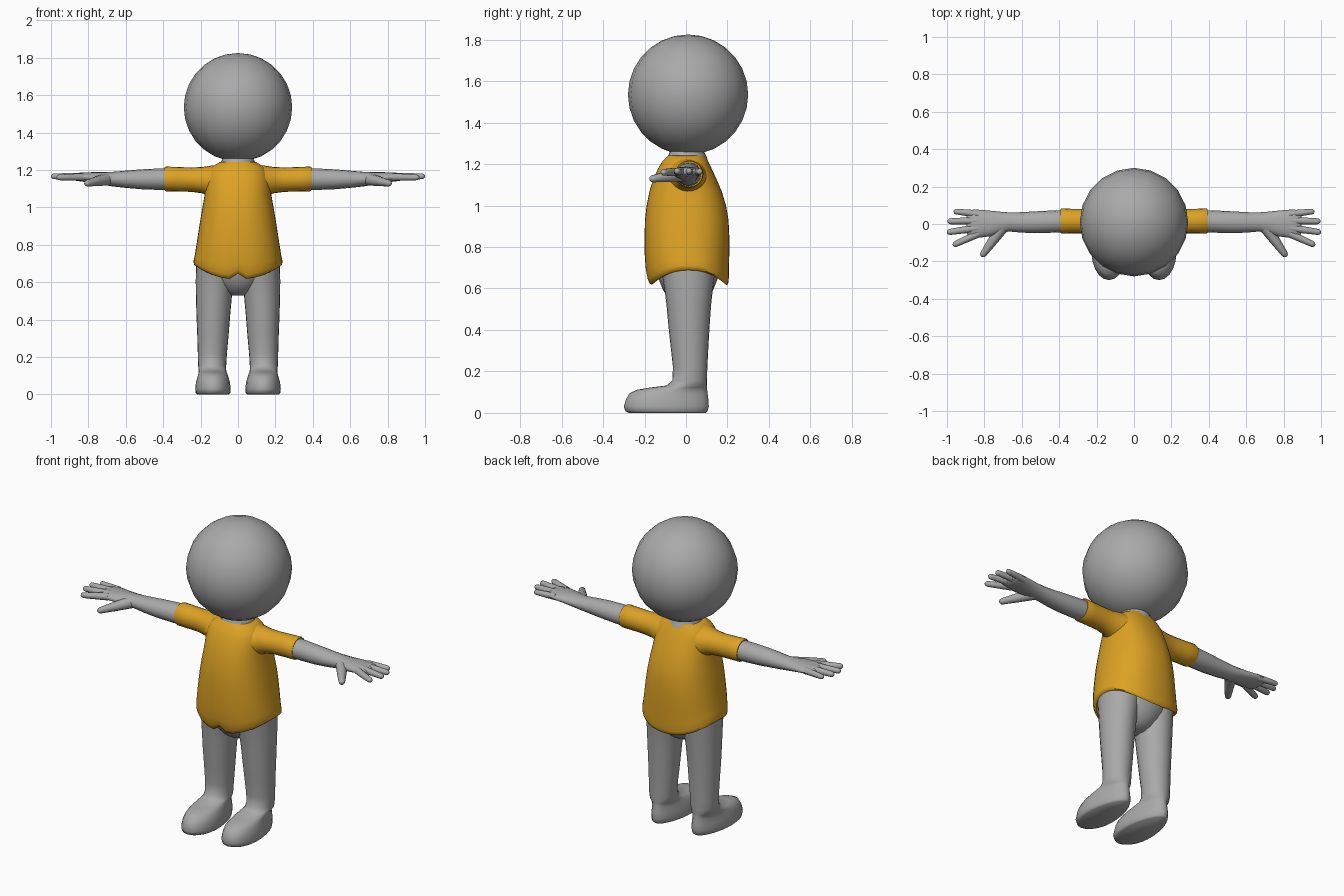
import bpy, bmesh, math
from mathutils import Vector


def material(name, rgb):
    m = bpy.data.materials.new(name)
    m.diffuse_color = (*rgb, 1)
    return m


GREY = material("grey skin", (0.40, 0.40, 0.40))
ORANGE = material("orange cloth", (0.72, 0.36, 0.018))


def finish(name, bm, mat, mirror=False, angle=60):
    """Turn a bmesh into a smooth object, mirrored left to right if asked."""
    bmesh.ops.recalc_face_normals(bm, faces=bm.faces)
    mesh = bpy.data.meshes.new(name)
    bm.to_mesh(mesh)
    bm.free()
    mesh.materials.append(mat)
    obj = bpy.data.objects.new(name, mesh)
    bpy.context.collection.objects.link(obj)
    if mirror:
        obj.modifiers.new("mirror", 'MIRROR').use_mirror_merge = False
    bpy.ops.object.select_all(action='DESELECT')
    obj.select_set(True)
    bpy.context.view_layer.objects.active = obj
    bpy.ops.object.shade_smooth_by_angle(angle=math.radians(angle))
    return obj


def loft(name, rings, mat, mirror=False, angle=60):
    """Skin a list of point rings and cap both ends."""
    bm = bmesh.new()
    loops = [[bm.verts.new(p) for p in ring] for ring in rings]
    n = len(loops[0])
    for a, b in zip(loops, loops[1:]):
        for i in range(n):
            j = (i + 1) % n
            bm.faces.new((a[i], a[j], b[j], b[i]))
    bm.faces.new(loops[0])
    bm.faces.new(loops[-1])
    return finish(name, bm, mat, mirror, angle)


def circle(n, power=2.0):
    """Unit superellipse points."""
    pts = []
    for i in range(n):
        t = 2 * math.pi * i / n
        c, s = round(math.cos(t), 6), round(math.sin(t), 6)
        pts.append((math.copysign(abs(c) ** (2 / power), c),
                    math.copysign(abs(s) ** (2 / power), s)))
    return pts


def flat_ring(z, cx, rx, y0, y1, n=24, egg=0.0, power=2.0):
    """Horizontal ring between y0 and y1; egg widens the front."""
    cy, ry = (y0 + y1) / 2, (y1 - y0) / 2
    return [(cx + rx * c * (1 - egg * s), cy + ry * s, z) for c, s in circle(n, power)]


def side_ring(x, y0, y1, z0, z1, n=16):
    """Ring across the arm at x."""
    return [(x, (y0 + y1) / 2 + (y1 - y0) / 2 * c, (z0 + z1) / 2 + (z1 - z0) / 2 * s)
            for c, s in circle(n)]


# Head
bm = bmesh.new()
bmesh.ops.create_uvsphere(bm, u_segments=20, v_segments=14, radius=0.29)
bmesh.ops.translate(bm, verts=bm.verts, vec=(0, 0.01, 1.535))
finish("head", bm, GREY)

# Neck
loft("neck", [flat_ring(z, 0, r, 0.005 - r, 0.005 + r) for z, r in
              ((1.18, 0.11), (1.235, 0.095), (1.255, 0.084), (1.31, 0.082))], GREY)

# Shirt body: z, half width, front y, back y, share of the hem curve
shirt = [
    (0.74, 0.200, -0.15, 0.165, 1.0), (0.70, 0.215, -0.155, 0.185, 1.0),
    (0.688, 0.224, -0.166, 0.195, 1.0), (0.693, 0.235, -0.176, 0.203, 1.0),
    (0.712, 0.238, -0.186, 0.206, 1.0), (0.745, 0.231, -0.195, 0.207, 0.8),
    (0.80, 0.222, -0.20, 0.209, 0.4), (0.86, 0.213, -0.20, 0.209, 0.15),
    (0.93, 0.202, -0.198, 0.205, 0), (1.00, 0.190, -0.190, 0.193, 0),
    (1.07, 0.178, -0.176, 0.172, 0), (1.13, 0.172, -0.157, 0.146, 0),
    (1.18, 0.163, -0.134, 0.123, 0), (1.212, 0.145, -0.115, 0.107, 0),
    (1.232, 0.115, -0.095, 0.096, 0), (1.242, 0.096, -0.086, 0.092, 0),
    (1.235, 0.084, -0.078, 0.084, 0)]
rings = []
for z, rx, y0, y1, w in shirt:
    ring = []
    for (x, y, _), (c, s) in zip(flat_ring(z, 0, rx, y0, y1, 40, power=2.3), circle(40)):
        dz = -0.072 * s * s                      # hem hangs lower front and back
        if s < -0.99:
            dz += 0.03 * w * w                   # small notch at the front
        ring.append((x, y, z + w * dz))
    rings.append(ring)
loft("shirt_body", rings, ORANGE)

# Sleeves
loft("sleeve", [side_ring(*r, n=20) for r in (
    (0.08, -0.11, 0.11, 1.04, 1.23), (0.15, -0.085, 0.095, 1.055, 1.222),
    (0.19, -0.06, 0.082, 1.075, 1.216), (0.25, -0.05, 0.08, 1.083, 1.213),
    (0.33, -0.05, 0.081, 1.085, 1.216), (0.385, -0.052, 0.084, 1.086, 1.218),
    (0.394, -0.048, 0.080, 1.090, 1.214), (0.392, -0.040, 0.072, 1.098, 1.206))],
    ORANGE, True)

# Arms with the palm
loft("arm", [side_ring(*r) for r in (
    (0.33, -0.043, 0.074, 1.095, 1.208), (0.42, -0.046, 0.073, 1.093, 1.208),
    (0.52, -0.049, 0.068, 1.097, 1.203), (0.60, -0.046, 0.063, 1.104, 1.196),
    (0.67, -0.040, 0.062, 1.112, 1.190), (0.72, -0.050, 0.066, 1.120, 1.188),
    (0.77, -0.066, 0.071, 1.128, 1.188), (0.82, -0.072, 0.076, 1.136, 1.187),
    (0.86, -0.073, 0.077, 1.141, 1.184), (0.885, -0.066, 0.068, 1.147, 1.178),
    (0.895, -0.05, 0.05, 1.155, 1.17))], GREY, True)


def finger(name, start, end, r0, r1):
    """Tapered tube with a rounded tip."""
    a, b = Vector(start), Vector(end)
    d = (b - a).normalized()
    side = d.cross(Vector((0, 0, 1))).normalized()
    up = side.cross(d)
    length = (b - a).length
    rings = []
    for t, r in ((0, r0), (length * 0.5, (r0 + r1) / 2), (length - r1, r1),
                 (length - r1 * 0.4, r1 * 0.8), (length, r1 * 0.3)):
        rings.append([a + d * t + (side * c + up * s) * r for c, s in circle(10)])
    loft(name, rings, GREY, True)


# Fingers and thumb
finger("little_finger", (0.83, 0.053, 1.163), (0.965, 0.068, 1.163), 0.020, 0.015)
finger("ring_finger", (0.83, 0.018, 1.165), (0.997, 0.014, 1.166), 0.021, 0.016)
finger("middle_finger", (0.83, -0.020, 1.165), (1.0, -0.045, 1.166), 0.021, 0.016)
finger("index_finger", (0.83, -0.050, 1.162), (0.968, -0.114, 1.160), 0.021, 0.016)
finger("thumb", (0.70, -0.012, 1.150), (0.815, -0.174, 1.127), 0.034, 0.018)

# Legs with feet: z, centre x, half width, front y, back y, egg shape
legs = [
    (0.0, 0.134, 0.084, -0.275, 0.095, 0.17), (0.008, 0.134, 0.092, -0.292, 0.104, 0.17),
    (0.03, 0.134, 0.094, -0.300, 0.110, 0.17), (0.065, 0.134, 0.090, -0.290, 0.108, 0.17),
    (0.095, 0.134, 0.082, -0.272, 0.104, 0.15), (0.112, 0.135, 0.077, -0.235, 0.102, 0.08),
    (0.122, 0.136, 0.074, -0.175, 0.101, 0.0), (0.132, 0.137, 0.074, -0.095, 0.101, 0),
    (0.155, 0.138, 0.075, -0.066, 0.101, 0), (0.22, 0.137, 0.078, -0.063, 0.103, 0),
    (0.32, 0.134, 0.084, -0.074, 0.108, 0), (0.42, 0.132, 0.090, -0.085, 0.114, 0),
    (0.52, 0.129, 0.096, -0.094, 0.121, 0), (0.60, 0.124, 0.102, -0.104, 0.130, 0),
    (0.72, 0.117, 0.108, -0.125, 0.145, 0)]
loft("leg", [flat_ring(z, cx, rx, y0, y1, 24, egg) for z, cx, rx, y0, y1, egg in legs],
     GREY, True)

# Hips between the legs and inside the shirt
loft("hips", [flat_ring(*r) for r in (
    (0.53, 0, 0.045, -0.04, 0.06), (0.55, 0, 0.085, -0.075, 0.095),
    (0.59, 0, 0.125, -0.110, 0.130), (0.64, 0, 0.175, -0.130, 0.150),
    (0.70, 0, 0.205, -0.140, 0.160), (0.78, 0, 0.205, -0.145, 0.165))], GREY)
